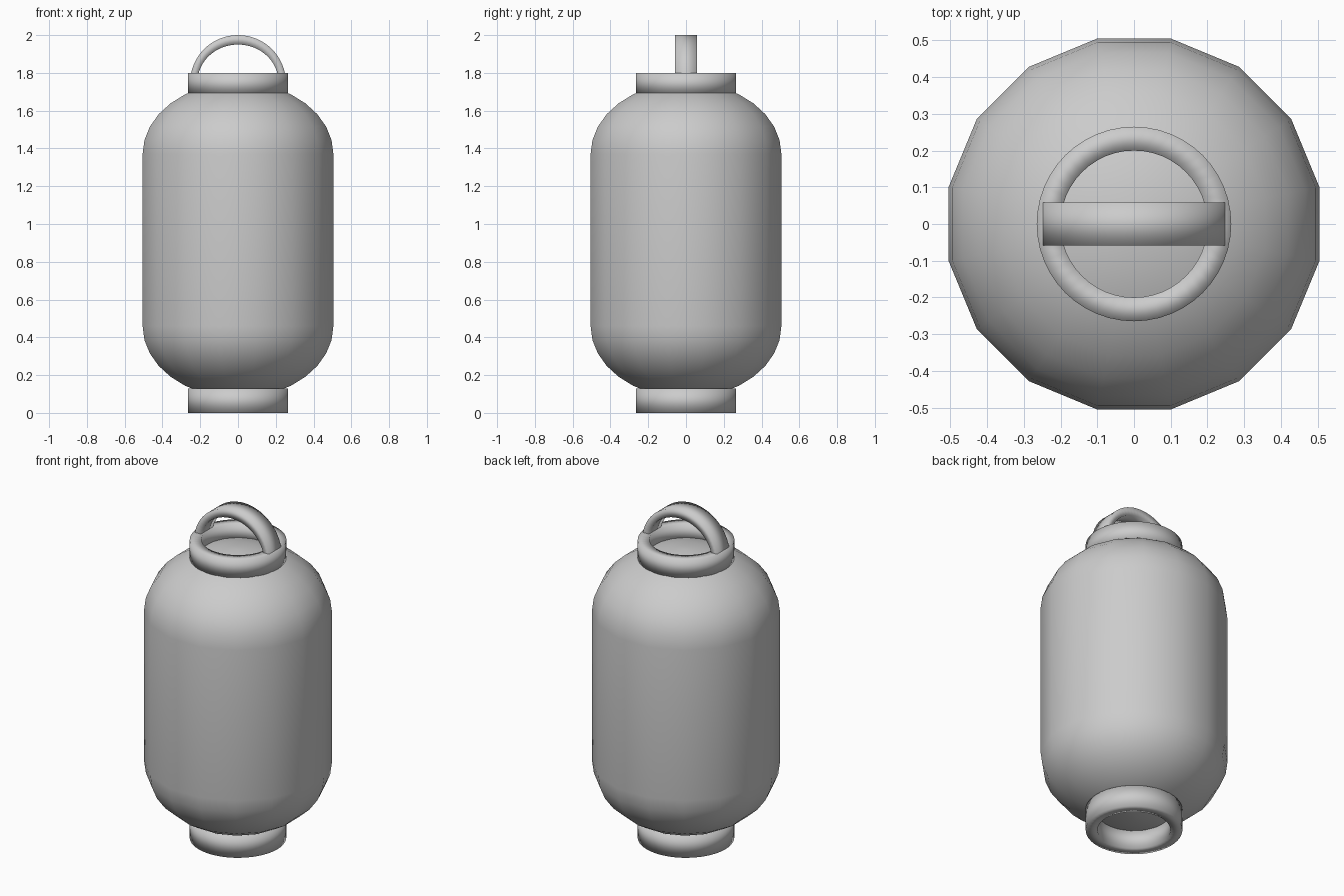
import bpy
from math import sin, cos, pi, radians

cube = bpy.data.objects.get("Cube")
if cube:
    bpy.data.objects.remove(cube)

grey = bpy.data.materials.new("plain grey")
grey.use_nodes = True
colour = (0.6, 0.6, 0.6, 1)
grey.diffuse_color = colour
grey.node_tree.nodes["Principled BSDF"].inputs["Base Color"].default_value = colour


def make_object(name, verts, faces):
    mesh = bpy.data.meshes.new(name)
    mesh.from_pydata(verts, [], faces)
    mesh.materials.append(grey)
    mesh.shade_smooth()
    obj = bpy.data.objects.new(name, mesh)
    bpy.context.collection.objects.link(obj)
    return obj


def lathe(name, profile, sides, closed, phase=0):
    """Spin (radius, height) points, listed bottom to top on the outside."""
    n = len(profile)
    verts = [(r * cos(phase + 2 * pi * i / sides), r * sin(phase + 2 * pi * i / sides), z)
             for i in range(sides) for r, z in profile]
    faces = []
    for i in range(sides):
        a, b = i * n, (i + 1) % sides * n
        for j in range(n if closed else n - 1):
            k = (j + 1) % n
            faces.append((a + j, b + j, b + k, a + k))
    if not closed:
        faces.append([i * n for i in reversed(range(sides))])
        faces.append([i * n + n - 1 for i in range(sides)])
    return make_object(name, verts, faces)


# Sixteen-sided body with domed ends
radius, dome, low, high, steps = 0.515, 0.38, 0.46, 1.37, 8
arc = [(radius * cos(pi / 2 * i / steps), dome * sin(pi / 2 * i / steps)) for i in range(steps)]
arc.append((0.02, dome))
profile = [(r, low - h) for r, h in reversed(arc)] + [(r, high + h) for r, h in arc]
lathe("body", profile, 16, False, pi / 16)

# Open collars at the two ends
for name, bottom, top in (("bottom_collar", 0, 0.13), ("top_collar", 1.69, 1.8)):
    lathe(name, [(0.265, bottom), (0.265, top), (0.2, top), (0.2, bottom)], 48, True)

# Arched strap handle, its feet sunk into the top collar
verts, faces, count, centre = [], [], 32, 1.75
for i in range(count + 1):
    c, s = cos(pi * i / count), sin(pi * i / count)
    for a, b, y in ((0.253, 0.25, -0.058), (0.253, 0.25, 0.058),
                    (0.215, 0.2, 0.058), (0.215, 0.2, -0.058)):
        verts.append((a * c, y, centre + b * s))
for i in range(count):
    for j in range(4):
        k = (j + 1) % 4
        faces.append((4 * i + j, 4 * i + k, 4 * i + 4 + k, 4 * i + 4 + j))
faces += [(3, 2, 1, 0), tuple(4 * count + j for j in range(4))]
make_object("handle", verts, faces)
